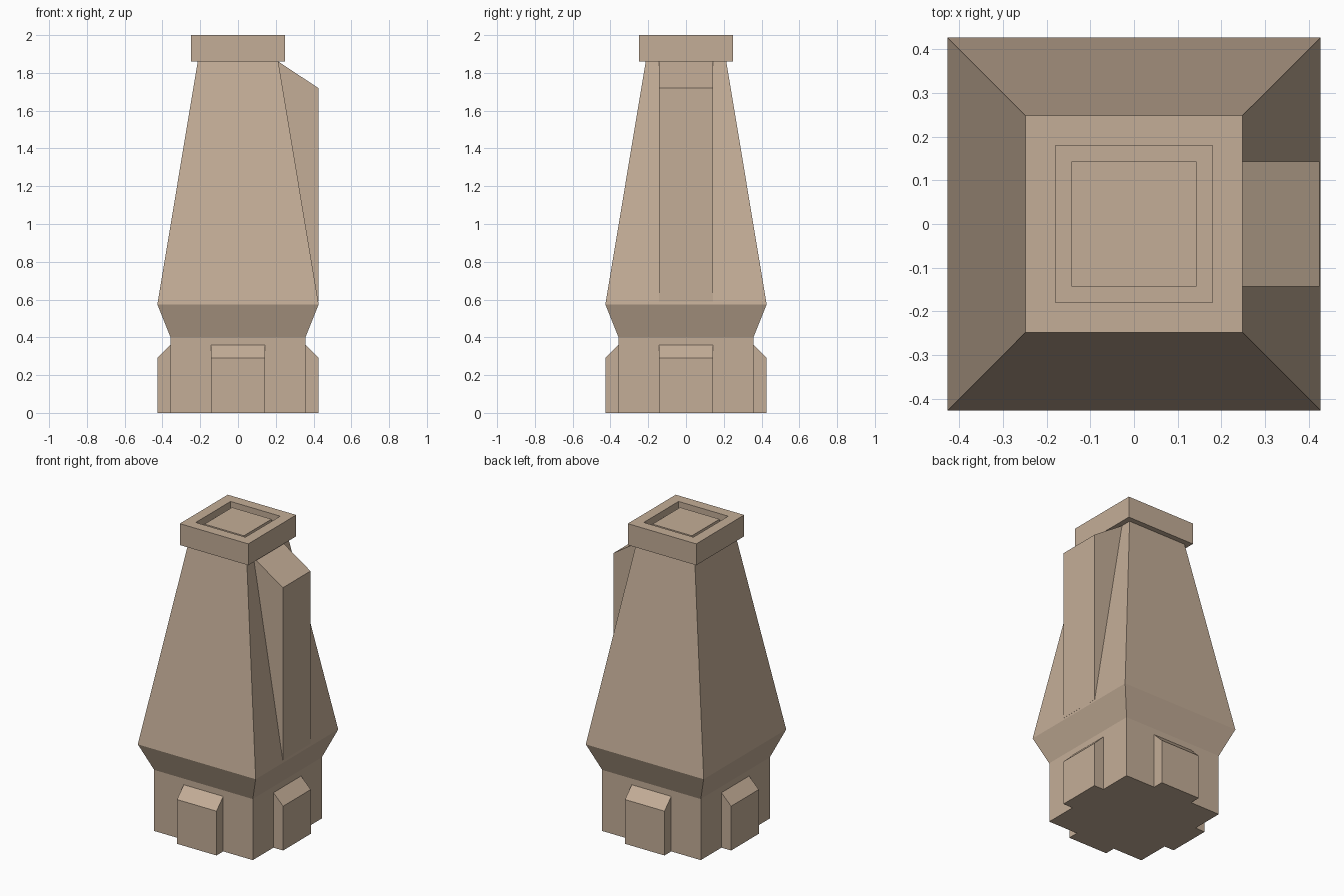
import bpy, bmesh
from math import pi
from mathutils import Matrix

if "Cube" in bpy.data.objects:
    bpy.data.objects.remove(bpy.data.objects["Cube"])

stone = bpy.data.materials.new("tan_stone")
stone.diffuse_color = (0.55, 0.42, 0.31, 1)
stone.use_nodes = True
stone.node_tree.nodes["Principled BSDF"].inputs["Base Color"].default_value = stone.diffuse_color


def finish(name, bm):
    bmesh.ops.recalc_face_normals(bm, faces=bm.faces)
    mesh = bpy.data.meshes.new(name)
    bm.to_mesh(mesh)
    bm.free()
    mesh.materials.append(stone)
    obj = bpy.data.objects.new(name, mesh)
    bpy.context.collection.objects.link(obj)
    return obj


def square_loft(name, profile):
    """Stack square rings given as (half width, z), closed at both ends."""
    bm = bmesh.new()
    rings = [[bm.verts.new((sx * h, sy * h, z))
              for sx, sy in ((-1, -1), (1, -1), (1, 1), (-1, 1))]
             for h, z in profile]
    for a, b in zip(rings, rings[1:]):
        for i in range(4):
            j = (i + 1) % 4
            bm.faces.new((a[i], a[j], b[j], b[i]))
    bm.faces.new(rings[0])
    bm.faces.new(rings[-1])
    return finish(name, bm)


def prism(name, profile, half_width, angle=0):
    """Extrude an (outward, z) profile sideways and turn it around z."""
    bm = bmesh.new()
    face = bm.faces.new([bm.verts.new((r, -half_width, z)) for r, z in profile])
    new = bmesh.ops.extrude_face_region(bm, geom=[face])["geom"]
    verts = [v for v in new if isinstance(v, bmesh.types.BMVert)]
    bmesh.ops.translate(bm, vec=(0, 2 * half_width, 0), verts=verts)
    bm.transform(Matrix.Rotation(angle, 4, 'Z'))
    return finish(name, bm)


# Plinth, flared collar, tapering shaft, cap and the grooved top
square_loft("chimney_body", [
    (0.357, 0), (0.357, 0.40), (0.427, 0.575), (0.213, 1.86),
    (0.248, 1.86), (0.248, 2.0), (0.18, 2.0), (0.18, 1.955),
    (0.143, 1.955), (0.143, 1.985)])

# Chamfered buttress on each side of the plinth
for i, side in enumerate(("right", "back", "left", "front")):
    prism("buttress_" + side,
          [(0.357, 0), (0.427, 0), (0.427, 0.29), (0.357, 0.36)],
          0.143, i * pi / 2)

# Upright fin on the right side, rooted inside the shaft
prism("side_fin",
      [(0.425, 0.59), (0.425, 1.72), (0.213, 1.86), (0.17, 1.80), (0.38, 0.59)],
      0.143)
